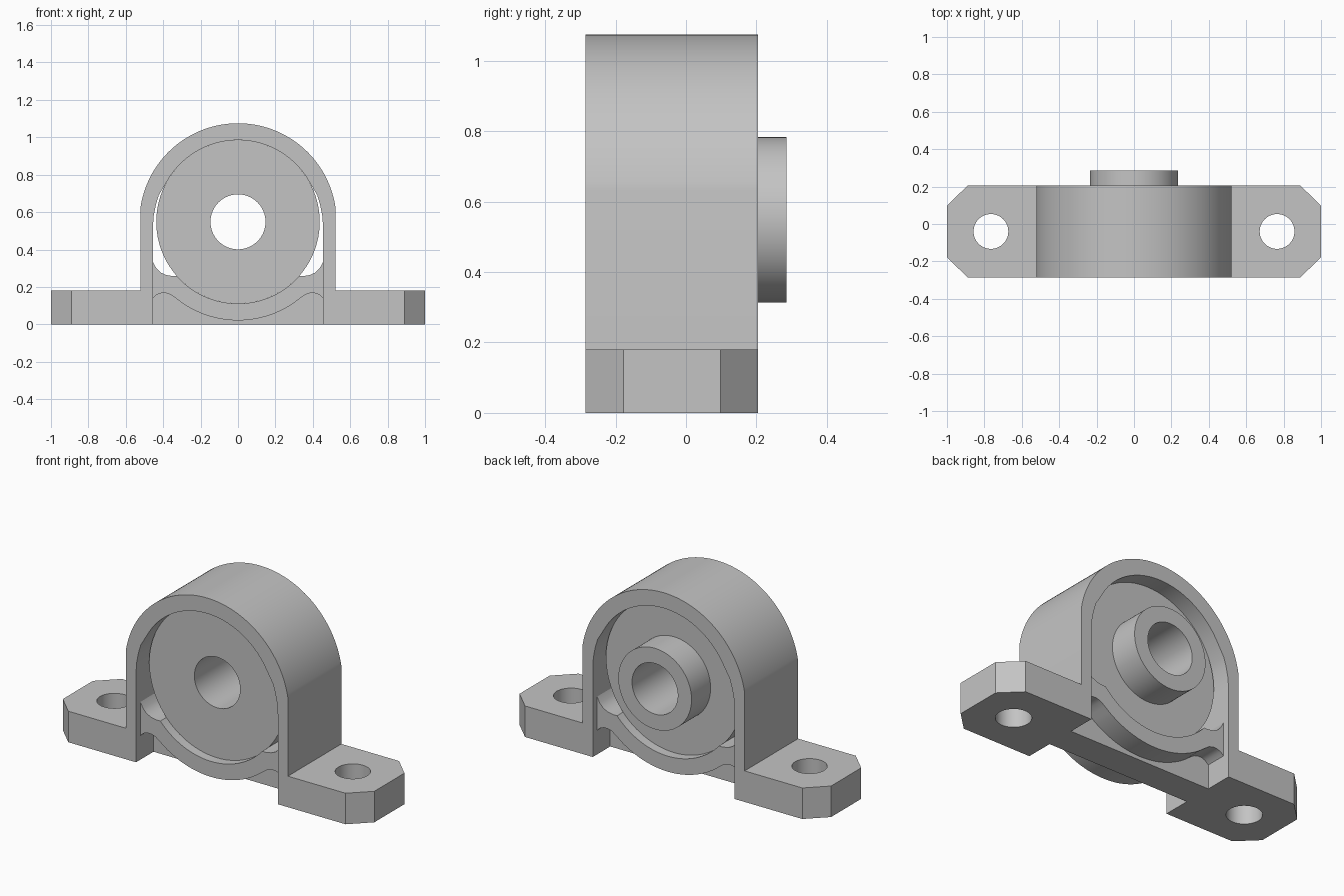
import bpy
import bmesh
from math import sin, cos, pi, asin, sqrt

cube = bpy.data.objects.get("Cube")
if cube:
    bpy.data.objects.remove(cube, do_unlink=True)

grey = bpy.data.materials.new("cast grey")
grey.use_nodes = True
colour = (0.55, 0.55, 0.55, 1)
grey.diffuse_color = colour
grey.node_tree.nodes["Principled BSDF"].inputs["Base Color"].default_value = colour

AXIS_Z = 0.548      # height of the shaft axis
BORE = 0.437        # radius of the bearing seat
SHELL = 0.527       # outer radius of the housing
WALL_OUT, WALL_IN = 0.52, 0.455
FRONT, BACK = -0.285, 0.205
MID_Y = (FRONT + BACK) / 2
parts = []


def prism(name, loops, lo, hi, upright=True):
    """Fill an outline (later loops are holes) and extrude it along y or z."""
    bm = bmesh.new()
    edges = []
    for loop in loops:
        verts = [bm.verts.new((a, lo, b) if upright else (a, b, lo)) for a, b in loop]
        edges += [bm.edges.new((v, verts[i - 1])) for i, v in enumerate(verts)]
    bmesh.ops.triangle_fill(bm, edges=edges, use_beauty=True)
    ext = bmesh.ops.extrude_face_region(bm, geom=bm.faces[:])
    moved = [g for g in ext["geom"] if isinstance(g, bmesh.types.BMVert)]
    step = (0, hi - lo, 0) if upright else (0, 0, hi - lo)
    bmesh.ops.translate(bm, verts=moved, vec=step)
    bmesh.ops.recalc_face_normals(bm, faces=bm.faces[:])
    mesh = bpy.data.meshes.new(name)
    bm.to_mesh(mesh)
    bm.free()
    mesh.materials.append(grey)
    obj = bpy.data.objects.new(name, mesh)
    bpy.context.collection.objects.link(obj)
    parts.append(obj)
    return obj


def arc(radius, start, end, steps, cx=0, cz=AXIS_Z):
    return [(cx + radius * cos(start + (end - start) * i / steps),
             cz + radius * sin(start + (end - start) * i / steps))
            for i in range(steps + 1)]


def circle(radius, steps=96, cx=0, cz=AXIS_Z):
    return arc(radius, 0, 2 * pi, steps, cx, cz)[:-1]


def mirrored(points):
    return [(-x, z) for x, z in reversed(points)]


# Arched housing wall, open underneath
spring = asin(sqrt(SHELL ** 2 - WALL_OUT ** 2) / SHELL)
outer = [(WALL_OUT, 0)] + arc(SHELL, spring, pi - spring, 64) + [(-WALL_OUT, 0)]
side = [(WALL_IN, 0), (WALL_IN, 0.52), (0.451, 0.58), (0.439, 0.64), (0.424, 0.69)]
crown = arc(BORE, pi * 0.16, pi * 0.84, 56)
inner = side + crown + mirrored(side)
prism("housing_arch", [outer + inner[::-1]], FRONT, BACK)

# Cradle under the bearing, with filleted ends
lower_end = [(WALL_IN, 0.14), (0.435, 0.158), (0.41, 0.167), (0.385, 0.167),
             (0.36, 0.159), (0.33, 0.138)]
half = asin(0.3 / SHELL)
lower = lower_end + arc(SHELL, -pi / 2 + half, -pi / 2 - half, 28) + mirrored(lower_end)
upper_end = [(WALL_IN, 0.335), (0.438, 0.302), (0.415, 0.278), (0.385, 0.264), (0.35, 0.258)]
half = asin(0.327 / BORE)
upper = upper_end + arc(BORE, -pi / 2 + half, -pi / 2 - half, 40) + mirrored(upper_end)
prism("cradle", [lower + upper[::-1]], FRONT + 0.04, BACK - 0.04)

# Narrow web joining the feet below the cradle
prism("base_web", [lower + [(-WALL_IN, 0), (WALL_IN, 0)]], MID_Y - 0.085, MID_Y + 0.085)

# Mounting feet with clipped corners and bolt holes
for name, s in (("left_foot", 1), ("right_foot", -1)):
    plan = [(WALL_OUT, FRONT), (0.89, FRONT), (1, FRONT + 0.107),
            (1, BACK - 0.107), (0.89, BACK), (WALL_OUT, BACK)]
    hole = circle(0.093, 48, 0.765, MID_Y)
    prism(name, [[(s * x, y) for x, y in lp] for lp in (plan, hole)], 0, 0.18, False)

# Bearing disc and the collar behind it
prism("bearing_disc", [circle(BORE), circle(0.147)], MID_Y - 0.15, MID_Y + 0.15)
prism("bearing_collar", [circle(0.235), circle(0.147)], MID_Y + 0.15, 0.285)

bpy.ops.object.select_all(action="DESELECT")
for obj in parts:
    obj.select_set(True)
bpy.context.view_layer.objects.active = parts[0]
bpy.ops.object.shade_smooth_by_angle(angle=pi / 7)
